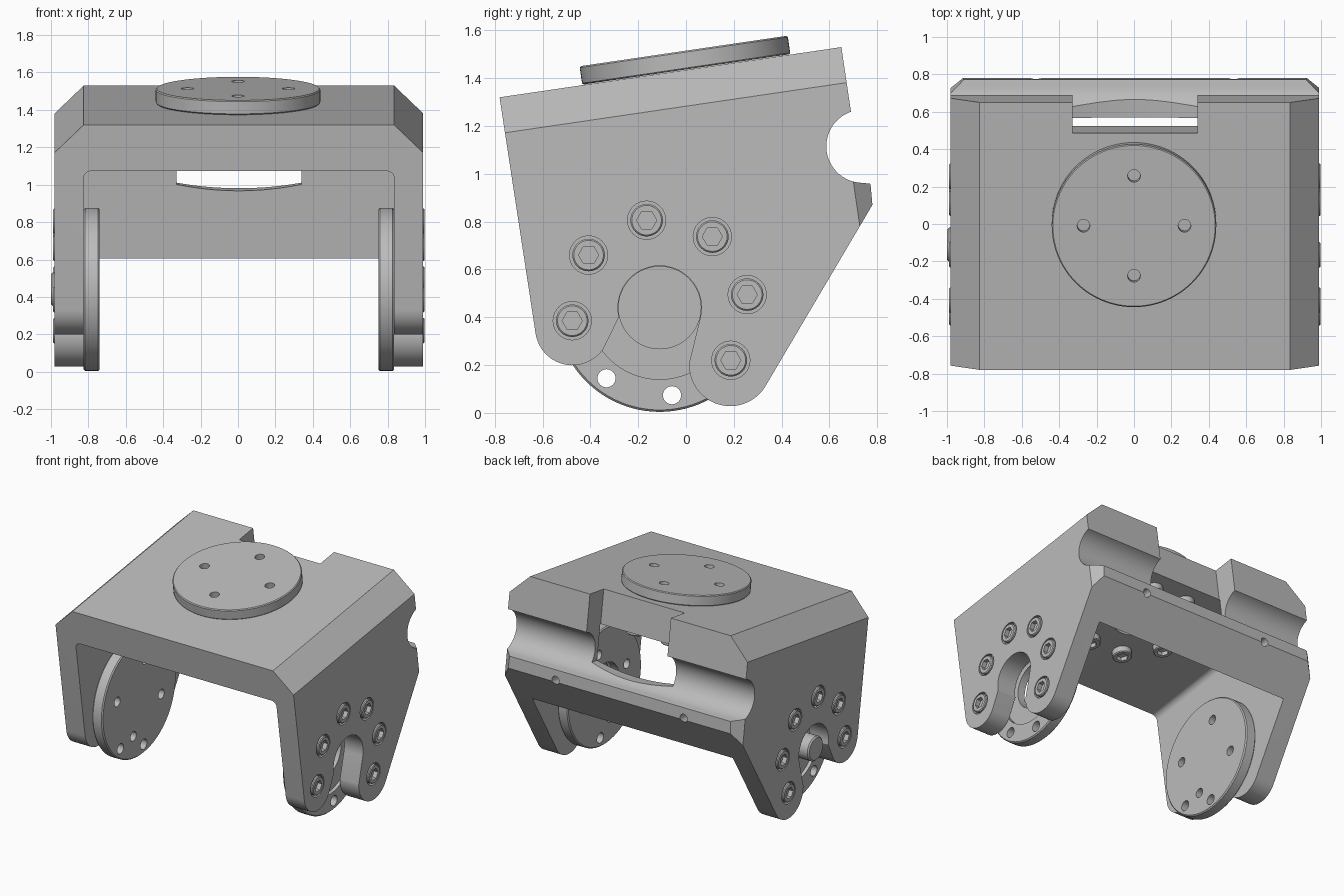
import bpy, bmesh
from math import sin, cos, radians, pi
from mathutils import Matrix, Vector

old = bpy.data.objects.get("Cube")
if old:
    bpy.data.objects.remove(old, do_unlink=True)

grey = bpy.data.materials.new("machined grey")
grey.use_nodes = True
grey.diffuse_color = (0.5, 0.5, 0.5, 1)
grey.node_tree.nodes["Principled BSDF"].inputs["Base Color"].default_value = (0.5, 0.5, 0.5, 1)


def frame(a, b, c):
    """Matrix whose local axes point along a, b and c."""
    return Matrix((a, b, c)).transposed().to_4x4()


X, Y, Z = Vector((1, 0, 0)), Vector((0, 1, 0)), Vector((0, 0, 1))
MID = 0.005
SIDE = Matrix.Translation((MID, 0, 0)) @ frame(Y, Z, X)
TILT = Matrix.Translation((MID, -0.78, 1.32)) @ Matrix.Rotation(radians(8.35), 4, 'X')
ALONG = TILT @ frame(X, Z, Y)        # x / height profile, swept front to back
HUB = (-0.11, 0.44)
PLATE = (-MID, 0.79)


def arc(centre, r, a0, a1, n=24):
    return [(centre[0] + r * cos(radians(a0 + (a1 - a0) * i / n)),
             centre[1] + r * sin(radians(a0 + (a1 - a0) * i / n))) for i in range(n + 1)]


def circle(centre, r, n=48):
    return arc(centre, r, 0, 360, n)[:-1]


def around(centre, r, angles):
    return [(centre[0] + r * cos(radians(a)), centre[1] + r * sin(radians(a))) for a in angles]


def box(a0, a1, b0, b1):
    return [(a0, b0), (a1, b0), (a1, b1), (a0, b1)]


def prism(name, pts, c0, c1, m, rim=0):
    """Extrude a flat outline from c0 to c1, with an optional chamfer on both rims."""
    bm = bmesh.new()
    face = bm.faces.new([bm.verts.new((a, b, c0)) for a, b in pts])
    new = bmesh.ops.extrude_face_region(bm, geom=[face])["geom"]
    bmesh.ops.translate(bm, vec=(0, 0, c1 - c0), verts=[v for v in new if isinstance(v, bmesh.types.BMVert)])
    if rim:
        edges = [e for e in bm.edges if abs(e.verts[0].co.z - e.verts[1].co.z) < 1e-6]
        bmesh.ops.bevel(bm, geom=edges, offset=rim, segments=1, affect='EDGES')
    bmesh.ops.transform(bm, matrix=m, verts=bm.verts)
    bmesh.ops.recalc_face_normals(bm, faces=bm.faces)
    mesh = bpy.data.meshes.new(name)
    bm.to_mesh(mesh)
    bm.free()
    ob = bpy.data.objects.new(name, mesh)
    bpy.context.collection.objects.link(ob)
    mesh.materials.append(grey)
    return ob


def cut(ob, cutters):
    """Subtract the cutters, bake the result and remove them."""
    for c in cutters:
        c.hide_render = True
        mod = ob.modifiers.new("cut", 'BOOLEAN')
        mod.operation, mod.solver, mod.object = 'DIFFERENCE', 'EXACT', c
    bpy.context.view_layer.update()
    mesh = bpy.data.meshes.new_from_object(ob.evaluated_get(bpy.context.evaluated_depsgraph_get()))
    ob.modifiers.clear()
    ob.data = mesh
    for c in cutters:
        bpy.data.objects.remove(c, do_unlink=True)
    parts.append(ob)


parts = []
screw_spots = around(HUB, 0.37, [8.5 + 45 * k for k in range(-1, 5)])

# bracket: side outline with two lobes, the slot and the rear channel
outline = [(-0.78, 1.32)]
outline += arc((-0.475, 0.355), 0.156, 188, 327)
outline += arc(HUB, 0.175, 193, -13)
outline += arc((0.185, 0.2), 0.172, 177, 328)
outline += [(0.78, 0.87), (0.772, 0.958)]
outline += arc((0.74, 1.115), 0.153, 270, 109)
outline += [(0.65, 1.53)]
bracket = prism("bracket", outline, -0.985, 0.985, SIDE)

# inside space, rear window, channel and hole cutters
cavity = [(0.83, -3), *arc((0.79, -0.29), 0.04, 0, 90, 8), *arc((-0.79, -0.29), 0.04, 90, 180, 8), (-0.83, -3)]
window = [(0.335, 0.3), (-0.335, 0.3)] + [(0.335 * k / 8, -0.545 + 0.035 * (k / 8) ** 2) for k in range(-8, 9)]
cutters = [prism("cavity", cavity, -1, 1.285, ALONG),
           prism("window", window, 1.28, 1.8, ALONG),
           prism("ceiling_hole", circle(PLATE, 0.175), -0.5, 0.03, TILT)]
for s in (-1, 1):
    cutters += [
        prism("top_chamfer", [(s * 0.83, 0), (s * 0.985, -0.15), (s * 1.2, -0.15), (s * 1.2, 0.2), (s * 0.83, 0.2)],
              -0.5, 2, ALONG),
        prism("lip_chamfer", [(s * 0.985, 1.413), (s * 0.885, 1.513), (s * 1.2, 1.513), (s * 1.2, 1.413)],
              -1.2, -0.3, TILT),
        prism("lip_hole", circle((s * 0.53, -0.66), 0.03, 24), 1.36, 1.7, ALONG)]
    for p in screw_spots:
        cutters.append(prism("counterbore", circle(p, 0.08, 32), s * 0.955, s * 1.1, SIDE))
cut(bracket, cutters)

# side discs: four blind holes inside, two through holes, shallow outer recess
for s, side in ((1, "left"), (-1, "right")):
    disc = prism(side + "_disc", circle(HUB, 0.436, 96), s * 0.745, s * 0.83, SIDE, 0.008)
    tools = [prism("recess", circle(HUB, 0.3, 64), s * 0.805, s * 0.9, SIDE)]
    for p in around(HUB, 0.27, [75, 165, 255, 345]):
        tools.append(prism("blind_hole", circle(p, 0.035, 24), s * 0.7, s * 0.79, SIDE))
    for p in around(HUB, 0.37, [233, 278]):
        tools.append(prism("through_hole", circle(p, 0.038, 24), s * 0.7, s * 0.9, SIDE))
    if s > 0:
        tools.append(prism("centre_hole", circle(HUB, 0.172, 64), 0.7, 0.9, SIDE))
    cut(disc, tools)
    # socket screws around the hub
    for i, p in enumerate(screw_spots):
        head = prism(f"{side}_screw_{i + 1}", circle(p, 0.068, 32), s * 0.94, s * 0.993, SIDE, 0.006)
        cut(head, [prism("socket", circle(p, 0.042, 6), s * 0.96, s * 1.1, SIDE)])

# shaft on one side only
parts.append(prism("right_shaft", circle(HUB, 0.09), -1.005, -0.78, SIDE, 0.01))

# tilted mounting plate on the roof
plate = prism("mounting_plate", circle(PLATE, 0.44, 96), 0.002, 0.08, TILT, 0.006)
cut(plate, [prism("plate_hole", circle(p, 0.034, 24), 0.03, 0.2, TILT)
            for p in around(PLATE, 0.27, [0, 90, 180, 270])])

# socket screws hanging under the roof
for i, p in enumerate(around(PLATE, 0.37, [22.5 + 45 * k for k in range(8)])):
    head = prism(f"roof_screw_{i + 1}", circle(p, 0.068, 32), -0.30, -0.24, TILT, 0.006)
    cut(head, [prism("socket", circle(p, 0.042, 6), -0.4, -0.27, TILT)])

# smooth the curved walls, keep the machined edges crisp
bpy.ops.object.select_all(action='DESELECT')
for ob in parts:
    ob.select_set(True)
bpy.context.view_layer.objects.active = bracket
bpy.ops.object.shade_smooth_by_angle(angle=radians(25))
